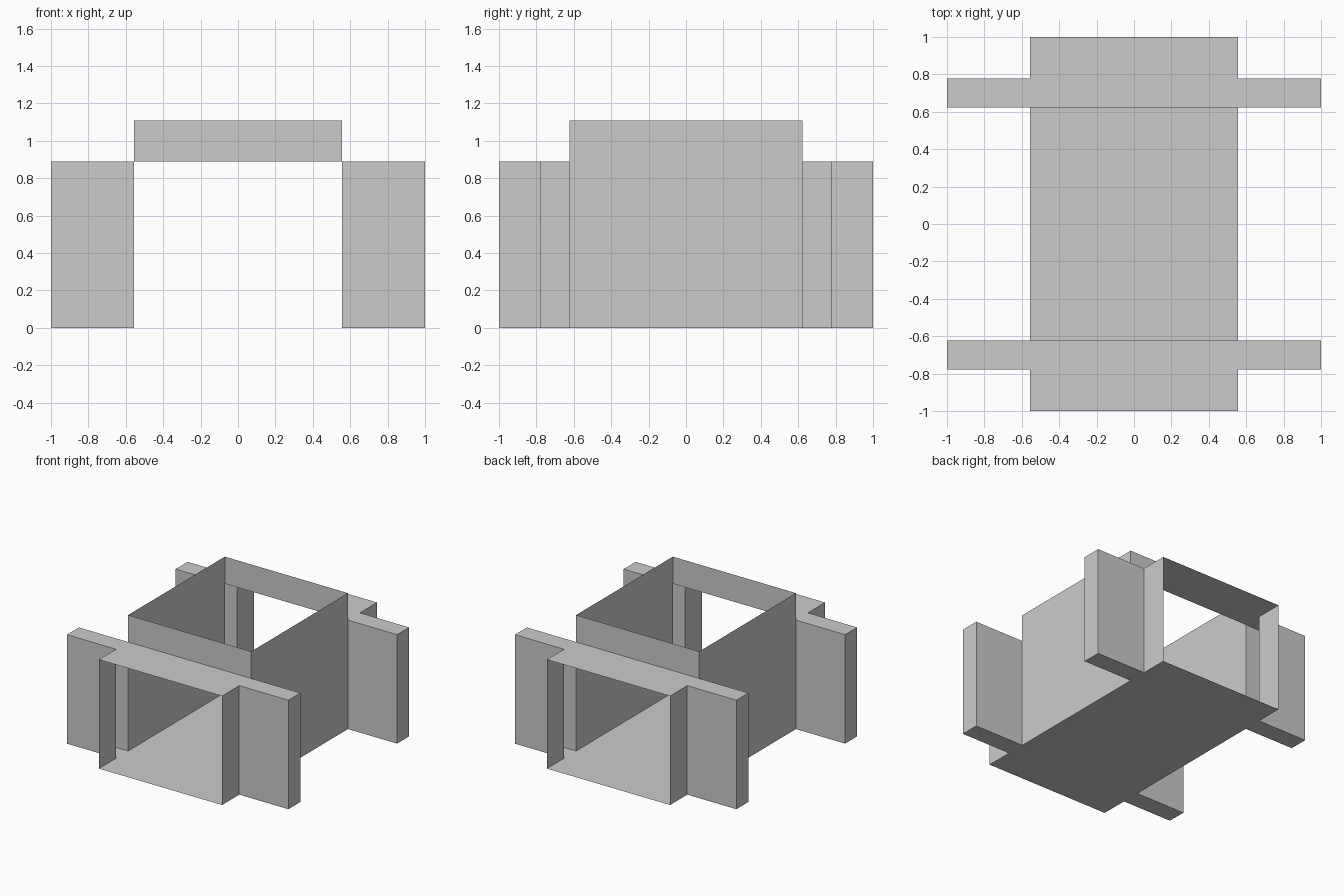
import bpy

if "Cube" in bpy.data.objects:
    bpy.data.objects.remove(bpy.data.objects["Cube"])

W = 0.556    # half width of the central hall
L = 0.624    # half length of the central hall
D = 0.778    # outer face of the wings
H = 0.89     # height of porches and wings
TOP = 1.11   # height of the hall walls


def add_mesh(name, verts, faces):
    mesh = bpy.data.meshes.new(name)
    mesh.from_pydata(verts, [], faces)
    obj = bpy.data.objects.new(name, mesh)
    bpy.context.collection.objects.link(obj)
    return obj


def wall(name, path, z0, z1):
    """Thin upright wall following a plan path (counter-clockwise faces outward)."""
    n = len(path)
    verts = [(x, y, z) for z in (z0, z1) for x, y in path]
    return add_mesh(name, verts, [(i, i + 1, n + i + 1, n + i) for i in range(n - 1)])


def sheet(name, outline, z, up=True):
    """Thin flat sheet filling a plan outline."""
    order = range(len(outline))
    return add_mesh(name, [(x, y, z) for x, y in outline], [tuple(order if up else reversed(order))])


def turn(path):
    """Half turn about the centre, for the opposite end."""
    return [(-x, -y) for x, y in path]


# Plan of the left and right halves of the front end
left = [(-W, -L), (-1, -L), (-1, -D), (-W, -D), (-W, -1)]
right = [(-x, y) for x, y in reversed(left)]
end_plan = left + right

# Floor under the hall, wings and porches
sheet("floor", end_plan + turn(end_plan), 0, up=False)

for end, place in (("front", lambda p: p), ("back", turn)):
    # Hollow wings with porch side walls, open towards the passage
    wall(end + "_wing_a", place(left), 0, H)
    wall(end + "_wing_b", place(right), 0, H)
    # Flat roof over porch and wings
    sheet(end + "_roof", place(end_plan), H)
    # Panel above the opening
    wall(end + "_lintel", place([(-W, -L), (W, -L)]), H, TOP)
    # Long side wall of the open-topped hall
    side = "right" if end == "front" else "left"
    wall(side + "_hall_wall", place([(W, -L), (W, L)]), 0, TOP)
